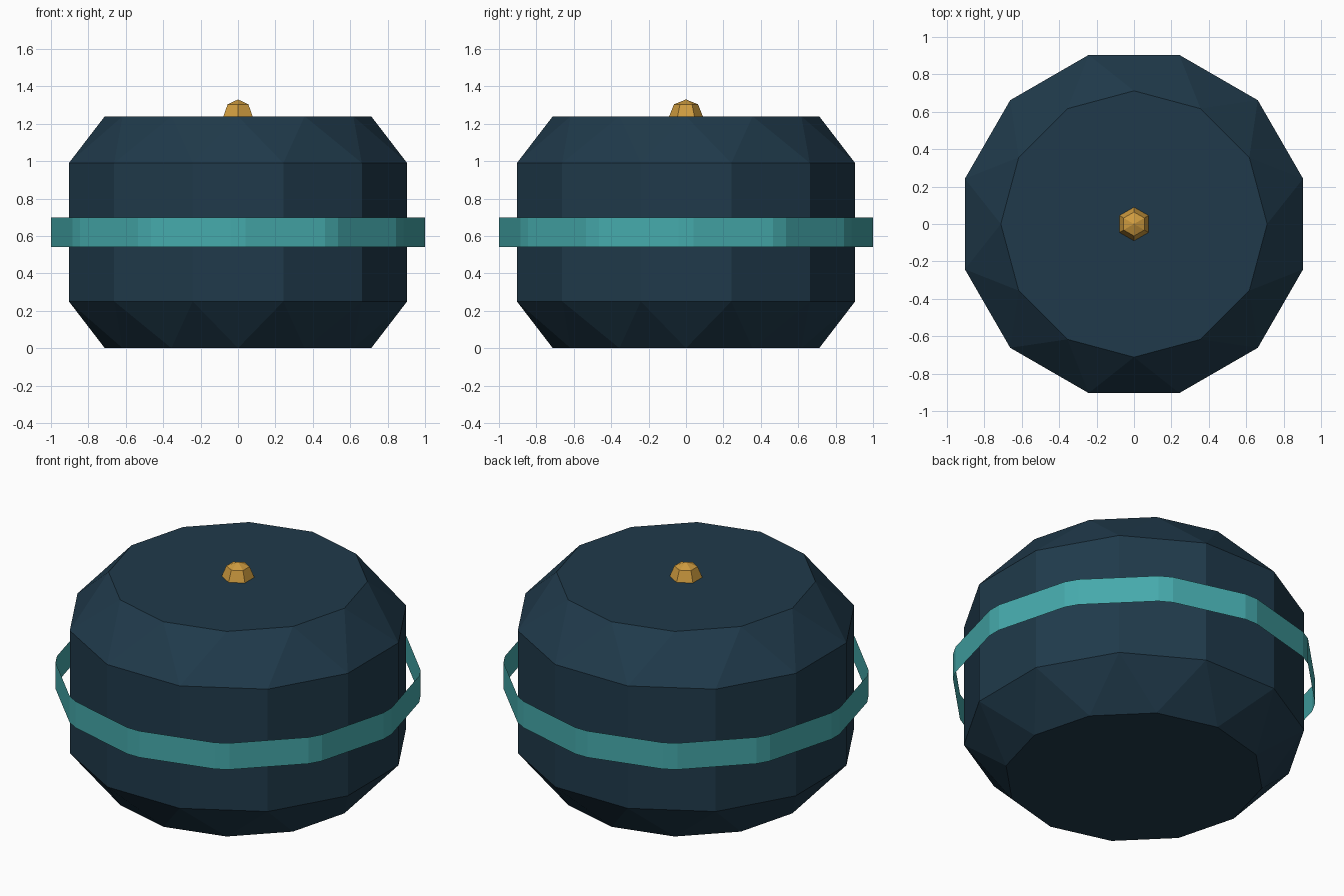
import bpy, bmesh
from math import sin, cos, radians

if "Cube" in bpy.data.objects:
    bpy.data.objects.remove(bpy.data.objects["Cube"])


def ring(n, r, z, start=0.0):
    """n points on a circle of radius r at height z."""
    return [(r * cos(radians(start + 360 * k / n)),
             r * sin(radians(start + 360 * k / n)), z) for k in range(n)]


def finish(name, bm, color):
    mesh = bpy.data.meshes.new(name)
    bm.to_mesh(mesh)
    bm.free()
    mat = bpy.data.materials.new(name + "_colour")
    mat.diffuse_color = (*color, 1)
    mat.use_nodes = True
    mat.node_tree.nodes["Principled BSDF"].inputs["Base Color"].default_value = mat.diffuse_color
    mesh.materials.append(mat)
    obj = bpy.data.objects.new(name, mesh)
    bpy.context.collection.objects.link(obj)
    return obj


def faceted_solid(name, points, color):
    """Convex solid around the points, with coplanar triangles merged."""
    bm = bmesh.new()
    for p in points:
        bm.verts.new(p)
    bmesh.ops.convex_hull(bm, input=bm.verts[:])
    bmesh.ops.dissolve_limit(bm, angle_limit=radians(0.5),
                             verts=bm.verts[:], edges=bm.edges[:])
    bmesh.ops.recalc_face_normals(bm, faces=bm.faces[:])
    return finish(name, bm, color)


# Body: twelve-sided drum, cap rings turned half a step for triangular facets
faceted_solid("body",
              ring(12, 0.712, 0.0) + ring(12, 0.936, 0.25, 15)
              + ring(12, 0.936, 0.99, 15) + ring(12, 0.712, 1.24),
              (0.014, 0.042, 0.07))

# Band: thin open hoop, twelve sides with clipped corners
bm = bmesh.new()
angles = [30 * k + d for k in range(12) for d in (-2.3, 2.3)]
loops = [[bm.verts.new((1.0008 * cos(radians(a)), 1.0008 * sin(radians(a)), z))
          for a in angles] for z in (0.54, 0.70)]
low, high = loops
for i in range(len(angles)):
    j = (i + 1) % len(angles)
    bm.faces.new((low[i], low[j], high[j], high[i]))
finish("band", bm, (0.06, 0.40, 0.41))

# Knob: small six-sided ball half sunk into the top
faceted_solid("knob",
              ring(6, 0.09, 1.24, 30)
              + ring(6, 0.064, 1.304, 30) + ring(6, 0.064, 1.176, 30)
              + [(0, 0, 1.33), (0, 0, 1.15)],
              (0.62, 0.33, 0.05))
